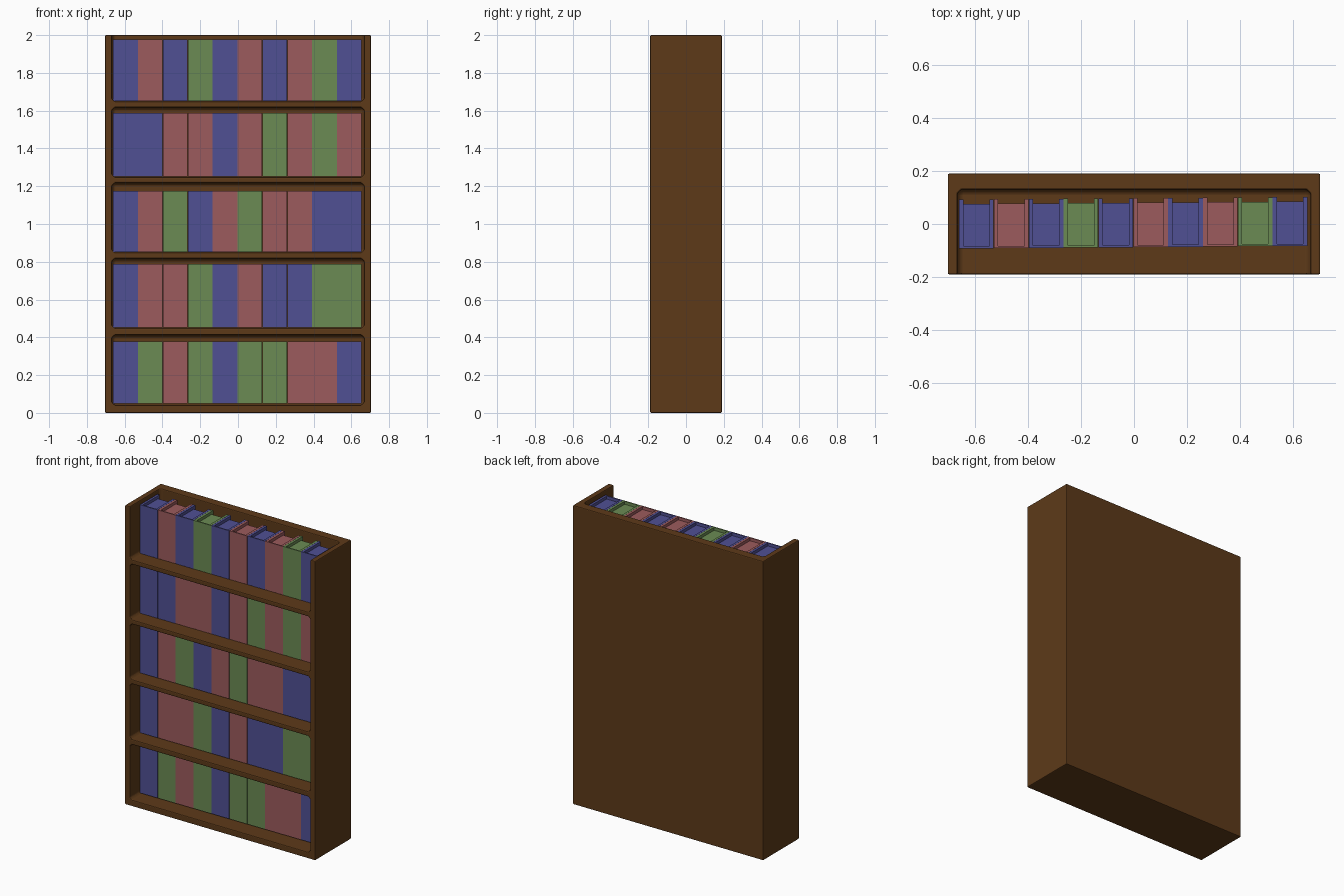
import bpy, bmesh
from mathutils import Matrix, Vector

if "Cube" in bpy.data.objects:
    bpy.data.objects.remove(bpy.data.objects["Cube"])


def material(name, rgb):
    m = bpy.data.materials.new(name)
    m.diffuse_color = (*rgb, 1)
    m.use_nodes = True
    m.node_tree.nodes["Principled BSDF"].inputs["Base Color"].default_value = m.diffuse_color
    return m


WOOD = material("brown_wood", (0.11, 0.042, 0.0095))
CLOTH = {"B": material("blue_cloth", (0.08, 0.08, 0.296)),
         "R": material("red_cloth", (0.333, 0.105, 0.109)),
         "G": material("green_cloth", (0.145, 0.258, 0.087))}


def add_box(bm, lo, hi):
    lo, hi = Vector(lo), Vector(hi)
    mat = Matrix.Translation((lo + hi) / 2) @ Matrix.Diagonal((*(hi - lo), 1))
    bmesh.ops.create_cube(bm, size=1, matrix=mat)


def make_object(name, boxes, mat):
    bm = bmesh.new()
    for lo, hi in boxes:
        add_box(bm, lo, hi)
    me = bpy.data.meshes.new(name)
    bm.to_mesh(me)
    bm.free()
    ob = bpy.data.objects.new(name, me)
    bpy.context.collection.objects.link(ob)
    me.materials.append(mat)
    return ob


def soften(ob, width, segments=1):
    b = ob.modifiers.new("soft_edges", "BEVEL")
    b.width = width
    b.segments = segments
    b.limit_method = "ANGLE"


# Case: solid block with five pockets cut from the front, top one open above
pockets = [(0.042, 0.412), (0.448, 0.817), (0.848, 1.217), (1.248, 1.617), (1.648, 2.1)]
case = make_object("bookcase", [((-0.704, -0.19, 0), (0.704, 0.19, 2))], WOOD)
cutter = make_object("pocket_cutter",
                     [((-0.667, -0.3, a), (0.667, 0.13, b)) for a, b in pockets], WOOD)
soften(cutter, 0.014)
cutter.hide_render = True
cutter.hide_viewport = True
cut = case.modifiers.new("pockets", "BOOLEAN")
cut.operation = "DIFFERENCE"
cut.solver = "EXACT"
cut.object = cutter
soften(case, 0.007, 2)

# Books: full-width spine, two covers round a lower, shallower page block
rows = ["BGRGBGGRRB", "BRRGBRBBGG", "BRGBRGRRBB", "BBRRBRGRGR", "BRBGBRBRGB"]
levels = [(0.05, 0.378), (0.453, 0.788), (0.853, 1.175), (1.252, 1.588), (1.652, 1.977)]
W, T = 0.1317, 0.016
for r, (row, (z0, z1)) in enumerate(zip(rows, levels), 1):
    for i, c in enumerate(row):
        x0 = -0.661 + i * W
        x1 = x0 + W - 0.001
        s = i * 0.001
        front, back = -0.092 + s, 0.093 + s
        spine = front + 0.008
        make_object(f"book_{r}_{i + 1}", [
            ((x0, front, z0), (x1, spine, z1)),
            ((x0, spine, z0), (x0 + T, back, z1)),
            ((x1 - T, spine, z0), (x1, back, z1)),
            ((x0 + T, spine, z0 + 0.02), (x1 - T, back - 0.017, z1 - 0.02)),
        ], CLOTH[c])
